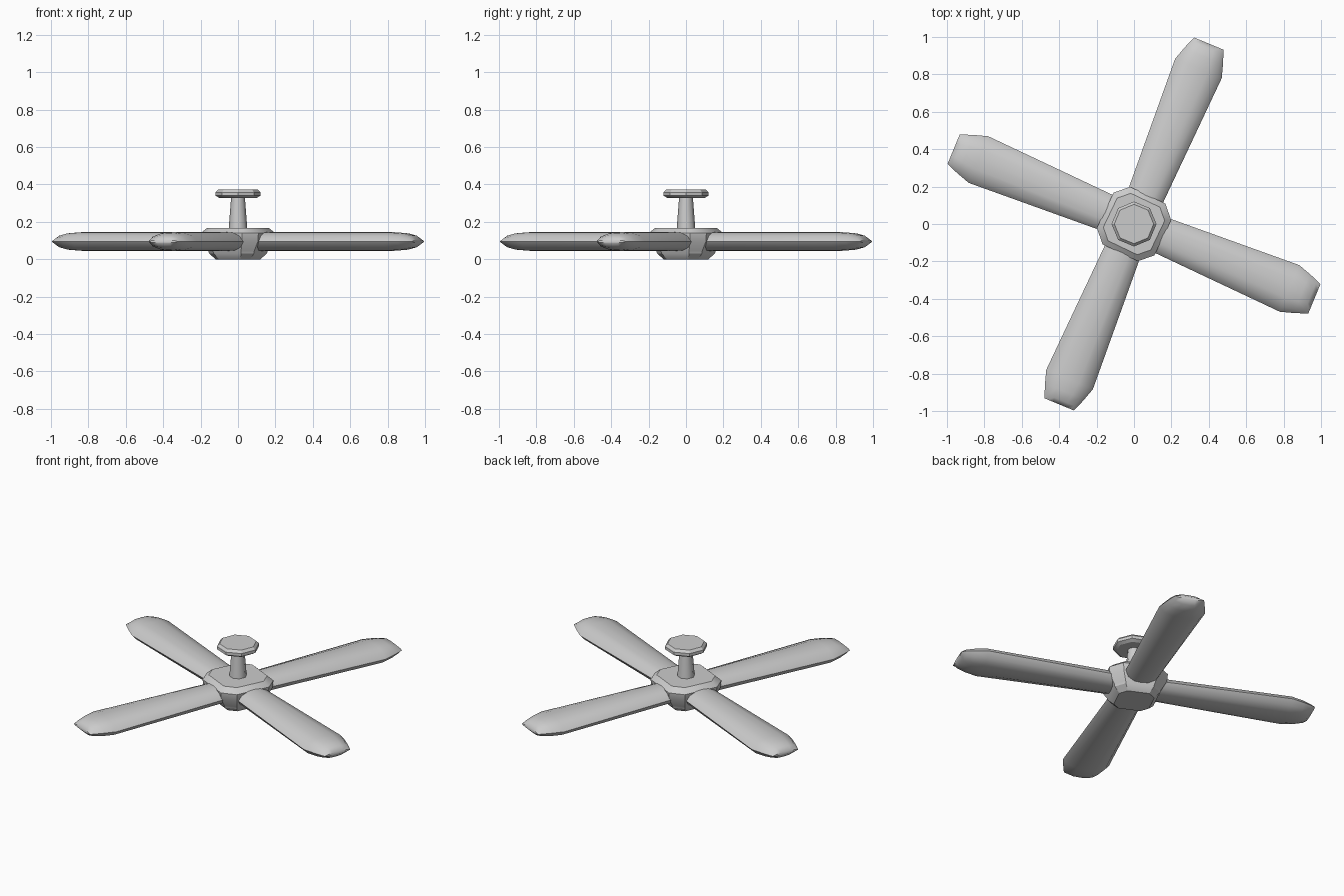
import bpy, bmesh
from math import sin, cos, radians

if "Cube" in bpy.data.objects:
    bpy.data.objects.remove(bpy.data.objects["Cube"])

grey = bpy.data.materials.new("plain grey")
grey.use_nodes = True
grey.diffuse_color = (0.6, 0.6, 0.6, 1)
grey.node_tree.nodes["Principled BSDF"].inputs["Base Color"].default_value = (0.6, 0.6, 0.6, 1)


def loft(name, rings, smooth):
    """Skin a list of equal-sized point rings and close both ends."""
    bm = bmesh.new()
    loops = [[bm.verts.new(p) for p in ring] for ring in rings]
    n = len(loops[0])
    for a, b in zip(loops, loops[1:]):
        for i in range(n):
            j = (i + 1) % n
            bm.faces.new((a[i], a[j], b[j], b[i]))
    bm.faces.new(loops[0][::-1])
    bm.faces.new(loops[-1])
    bmesh.ops.recalc_face_normals(bm, faces=bm.faces)
    mesh = bpy.data.meshes.new(name)
    bm.to_mesh(mesh)
    bm.free()
    mesh.materials.append(grey)
    obj = bpy.data.objects.new(name, mesh)
    bpy.context.collection.objects.link(obj)
    bpy.ops.object.select_all(action='DESELECT')
    obj.select_set(True)
    bpy.context.view_layer.objects.active = obj
    bpy.ops.object.shade_smooth_by_angle(angle=radians(smooth))
    return obj


def turned(name, profile, angles, smooth):
    """Sweep a (radius, height) profile around the vertical axis."""
    rings = [[(r * cos(radians(a)), r * sin(radians(a)), z) for a in angles]
             for r, z in profile]
    return loft(name, rings, smooth)


octagon = range(0, 360, 45)

# Hub with uneven octagon outline, long sides facing the gaps and blades
hub_angles = [q + a for q in range(0, 360, 90) for a in (6, 33)]
turned("hub", [(0.12, 0.0), (0.155, 0.03), (0.16, 0.045), (0.195, 0.095),
               (0.2, 0.14), (0.165, 0.168)], hub_angles, 30)

# Down rod and ceiling canopy
turned("down_rod", [(0.05, 0.16), (0.047, 0.2), (0.036, 0.34)], octagon, 60)
turned("ceiling_canopy", [(0.1, 0.328), (0.12, 0.34), (0.12, 0.358), (0.105, 0.373)],
       octagon, 30)

# Blades: lens-shaped section, chamfered and rounded tip
section = [(1, 0), (0.8, 0.6), (0.4, 0.95), (0, 1), (-0.4, 0.95), (-0.8, 0.6),
           (-1, 0), (-0.8, -0.6), (-0.4, -0.95), (0, -1), (0.4, -0.95), (0.8, -0.6)]
stations = [(0.1, 0.097, 0.05), (0.9, 0.135, 0.05), (0.97, 0.113, 0.045),
            (1.02, 0.095, 0.032), (1.044, 0.085, 0.008)]
for k in range(4):
    rings = [[(along, half * s, 0.095 + thick * t) for s, t in section]
             for along, half, thick in stations]
    blade = loft(f"blade_{k + 1}", rings, 50)
    blade.rotation_euler.z = radians(-22.5 + 90 * k)
